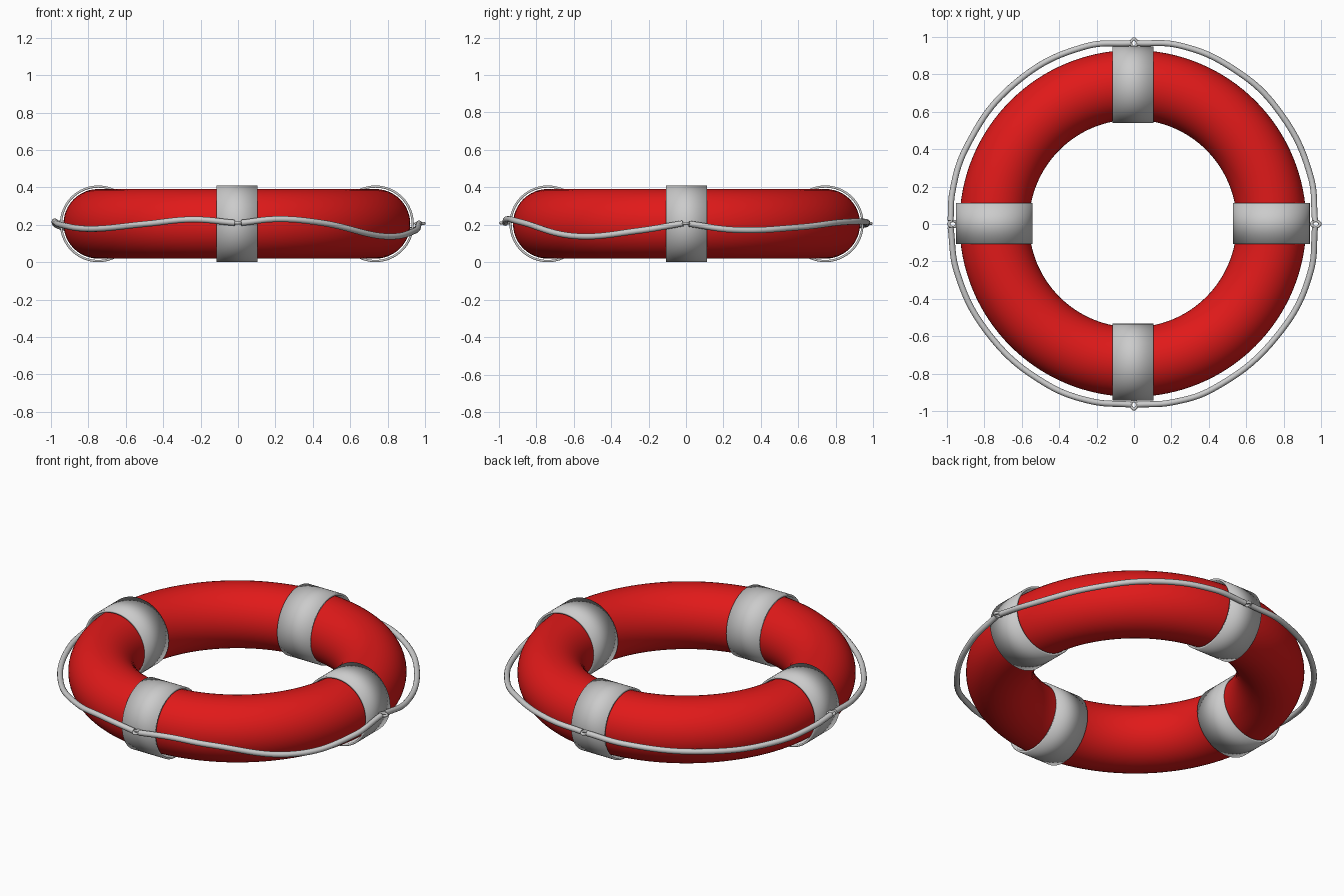
import bpy
from math import cos, sin, radians, pi

if "Cube" in bpy.data.objects:
    bpy.data.objects.remove(bpy.data.objects["Cube"])

CX, CY, CZ = -0.006, 0.003, 0.205   # ring centre
R, r = 0.741, 0.186                 # ring major and minor radius

red = bpy.data.materials.new("red")
red.diffuse_color = (0.75, 0.01, 0.01, 1)
red.use_nodes = True
red.node_tree.nodes["Principled BSDF"].inputs["Base Color"].default_value = red.diffuse_color


def smooth(obj):
    bpy.ops.object.select_all(action='DESELECT')
    obj.select_set(True)
    bpy.context.view_layer.objects.active = obj
    bpy.ops.object.shade_smooth_by_angle(angle=radians(40))


# Float ring
bpy.ops.mesh.primitive_torus_add(major_radius=R, minor_radius=r, major_segments=128,
                                 minor_segments=48, location=(CX, CY, CZ))
ring = bpy.context.object
ring.name = "float_ring"
ring.data.materials.append(red)
smooth(ring)

# Straight bands wrapped around the ring, one per quarter
for i in range(4):
    a = i * pi / 2
    bpy.ops.mesh.primitive_cylinder_add(
        vertices=64, radius=0.205, depth=0.22, end_fill_type='NOTHING',
        location=(CX + R * cos(a), CY + R * sin(a), CZ), rotation=(pi / 2, 0, a))
    band = bpy.context.object
    band.name = f"band_{i + 1}"
    mod = band.modifiers.new("thickness", 'SOLIDIFY')
    mod.thickness = 0.012
    mod.offset = -1
    smooth(band)

# Small eyelets holding the rope, lying flat on the outside of each band
for i, (rad, z) in enumerate([(0.972, 0.207), (0.967, 0.207), (0.968, 0.215), (0.967, 0.21)]):
    a = i * pi / 2
    bpy.ops.mesh.primitive_torus_add(major_radius=0.020, minor_radius=0.008, major_segments=24,
                                     minor_segments=10, location=(rad * cos(a), rad * sin(a), z),
                                     rotation=(0, 0, a))
    eye = bpy.context.object
    eye.name = f"eyelet_{i + 1}"
    eye.scale = (1.1, 0.8, 1)
    smooth(eye)

# Sagging grab rope: angle, radius, height for each quarter
ropes = {
    "rope_front_right": [(-89, .966, .21), (-78, .975, .23), (-64, .977, .213),
                         (-36, .972, .138), (-15, .978, .168), (-1, .968, .207)],
    "rope_back_right": [(1, .968, .205), (15, .978, .173), (38, .982, .187),
                        (57, .985, .213), (76, .985, .216), (89, .967, .207)],
    "rope_back_left": [(91, .967, .207), (105, .984, .2), (130, .985, .18),
                       (155, .985, .178), (170, .986, .2), (179, .981, .215)],
    "rope_front_left": [(181, .981, .218), (195, .981, .2), (217, .974, .178),
                        (240, .975, .205), (256, .975, .228), (269, .966, .21)],
}
for name, pts in ropes.items():
    curve = bpy.data.curves.new(name, 'CURVE')
    curve.dimensions = '3D'
    curve.bevel_depth = 0.016
    curve.bevel_resolution = 4
    curve.use_fill_caps = True
    curve.resolution_u = 12
    spline = curve.splines.new('BEZIER')
    spline.bezier_points.add(len(pts) - 1)
    for p, (deg, rad, z) in zip(spline.bezier_points, pts):
        p.co = (rad * cos(radians(deg)), rad * sin(radians(deg)), z)
        p.handle_left_type = p.handle_right_type = 'AUTO'
    rope = bpy.data.objects.new(name, curve)
    bpy.context.collection.objects.link(rope)
